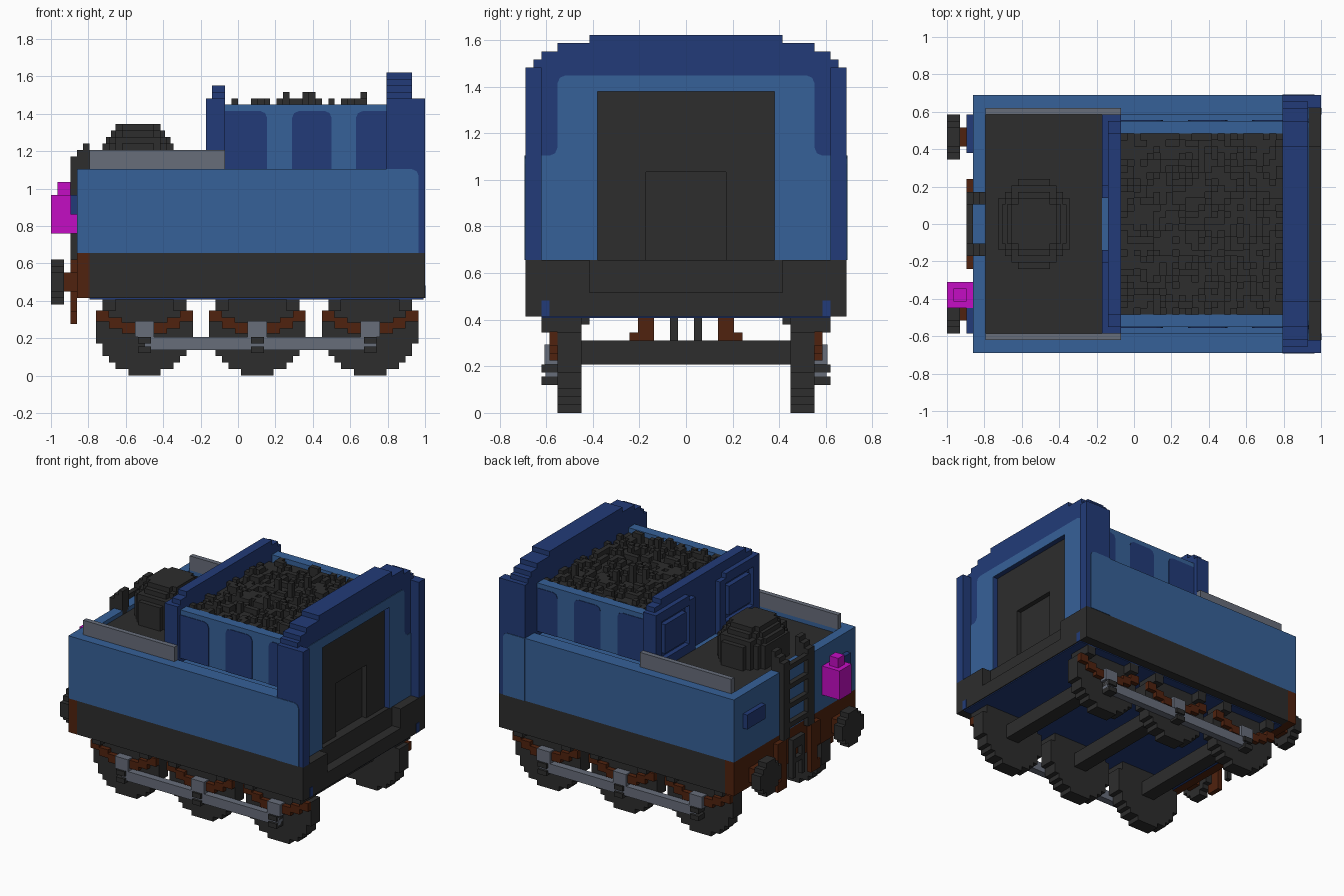
import bpy, bmesh, math, random

random.seed(4)
cube = bpy.data.objects.get("Cube")
if cube:
    bpy.data.objects.remove(cube, do_unlink=True)

V = 2 / 58  # size of one block; lengths below count blocks, y is centred


def material(name, rgb):
    m = bpy.data.materials.new(name)
    m.use_nodes = True
    m.diffuse_color = (*rgb, 1)
    m.node_tree.nodes["Principled BSDF"].inputs["Base Color"].default_value = (*rgb, 1)
    return m


BLUE = material("mid_blue", (0.037, 0.119, 0.314))
NAVY = material("navy_blue", (0.016, 0.044, 0.188))
BLACK = material("charcoal", (0.026, 0.026, 0.026))
GREY = material("steel_grey", (0.136, 0.153, 0.195))
BROWN = material("rust_brown", (0.080, 0.016, 0.0044))
PINK = material("magenta", (0.552, 0.004, 0.552))


def place(x, y, z):
    return ((x - 29) * V, y * V, z * V)


def finish(name, mat, bm):
    bmesh.ops.recalc_face_normals(bm, faces=bm.faces)
    me = bpy.data.meshes.new(name)
    bm.to_mesh(me)
    bm.free()
    me.materials.append(mat)
    bpy.context.collection.objects.link(bpy.data.objects.new(name, me))


def blocks(name, mat, boxes, mirror=False):
    """Joined boxes (x0, x1, y0, y1, z0, z1), optionally repeated at -y."""
    if mirror:
        boxes = boxes + [(a, b, -d, -c, e, f) for a, b, c, d, e, f in boxes]
    bm = bmesh.new()
    for x0, x1, y0, y1, z0, z1 in boxes:
        vs = bmesh.ops.create_cube(bm, size=1)["verts"]
        for v in vs:
            v.co = place(x1 if v.co.x > 0 else x0, y1 if v.co.y > 0 else y0,
                         z1 if v.co.z > 0 else z0)
    finish(name, mat, bm)


def plate(name, mat, outline, point, shift):
    """Thin plate: 2D outline put in space by point(), thickened by shift."""
    bm = bmesh.new()
    face = bm.faces.new([bm.verts.new(point(u, w)) for u, w in outline])
    out = bmesh.ops.extrude_face_region(bm, geom=[face])["geom"]
    bmesh.ops.translate(bm, vec=shift, verts=[g for g in out if isinstance(g, bmesh.types.BMVert)])
    finish(name, mat, bm)


def disc(r):
    """Rows (low, high, half width) of a blocky disc of odd diameter."""
    rows = []
    for i in range(int(2 * r)):
        d = i + 0.5 - r
        rows.append((i - r, i + 1 - r, math.floor(math.sqrt(r * r - d * d)) + 0.5))
    return rows


# Frame and tank
blocks("lower_frame", BLACK, [(6, 56, -20, 20, 12, 19), (56, 58, -20, 20, 12, 15),
                              (56, 58, 12, 20, 15, 19), (56, 58, -20, -12, 15, 19)])
blocks("underside", NAVY, [(6, 57.8, -18, 18, 11.8, 12)])
blocks("frame_corner_mark", NAVY, [(57.9, 58.1, 17, 18, 12, 14)], True)
blocks("buffer_beam", BROWN, [(4, 6, -20, 20, 12, 19)])
blocks("water_tank", BLUE, [(4, 52, -20, 20, 19, 31), (4, 6, -20, 20, 31, 32),
                            (6, 52, 17, 20, 31, 32), (6, 52, -20, -17, 31, 32)])
blocks("rear_deck", BLACK, [(6, 24, -17, 17, 31, 31.15)])
blocks("deck_rail", GREY, [(6, 27, 17, 18, 31, 35)], True)

# Filler dome
dome = []
for z0, z1, rx, ry in [(31, 36, 5.5, 7), (36, 37, 5, 6.4), (37, 38, 4.2, 5.5), (38, 39, 3.5, 4.6)]:
    n = math.floor(ry)
    for j in range(-n, n):
        h = rx * math.sqrt(max(0, 1 - ((j + 0.5) / (ry + 0.3)) ** 2))
        h = math.floor(h + 0.2) + 0.5 if h < rx - 0.5 else rx
        dome.append((13.5 - h, 13.5 + h, j, j + 1, z0, z1))
blocks("filler_dome", BLACK, dome)

# Coal bunker with painted side panels
blocks("bunker_wall", BLUE, [(27, 52, 14, 16, 32, 42)], True)
blocks("bunker_floor", BLACK, [(27, 52, -14, 14, 32, 39)])
coal = []
for i in range(27, 52):
    for j in range(-14, 14):
        h = random.choice([40, 41, 41, 41, 42, 42])
        if random.random() < 0.03:
            h = random.choice([43, 43, 44])
        coal.append((i, i + 1, j, j + 1, 39, h))
blocks("coal", BLACK, coal)
for s in (-1, 1):
    for n, (a, b) in enumerate([(27, 33.5), (37.4, 43.5), (47.3, 52)]):
        pts = [(a, 32), (b, 32)]
        pts += [(b, 41)] if n == 2 else [(b, 40), (b - 0.3, 40.7), (b - 1, 41)]
        pts += [(a, 41)] if n == 0 else [(a + 1, 41), (a + 0.3, 40.7), (a, 40)]
        plate("bunker_panel", NAVY, pts, lambda u, w: place(u, s * 16, w), (0, s * 0.004, 0))

# Rear bulkhead with two raised doors
blocks("rear_bulkhead", NAVY, [(25, 27, -17, 17, 31, 43), (25, 27, -16, 16, 43, 44),
                               (25, 27, -14, 14, 44, 45)])
blocks("bulkhead_door", NAVY, [(24, 25, 4, 6, 31, 42), (24, 25, 15, 17, 31, 43),
                               (24, 25, 6, 15, 41, 43), (24, 25, 6, 15, 31, 33),
                               (24, 25, 7, 14, 34, 40)], True)

# Cab bulkhead: arch with doorway, side posts and painted face
blocks("cab_arch", NAVY, [(52, 53, -20, 20, 19, 43), (53, 56, 11, 20, 19, 43),
                          (53, 56, -20, -11, 19, 43), (53, 56, -11, 11, 40, 43),
                          (52, 56, -19, 19, 43, 44), (52, 56, -18, 18, 44, 45),
                          (52, 56, -16, 16, 45, 46), (52, 56, -12, 12, 46, 47)])
blocks("cab_post", NAVY, [(56, 58, 18, 20, 19, 43)], True)
blocks("cab_inner_panel", BLACK, [(53, 54, -11, 11, 19, 40), (54, 55, 5, 11, 19, 40),
                                  (54, 55, -11, -5, 19, 40), (54, 55, -5, 5, 30, 40)])
half = [(11, 19), (18, 19), (18, 32), (17, 32), (16.3, 32.3), (16, 33),
        (16, 41), (15.7, 41.7), (15, 42)]
inner = [(-11, 40), (11, 40)]
plate("cab_face", BLUE, half + [(-y, z) for y, z in reversed(half)] + inner,
      lambda u, w: place(56, u, w), (0.004, 0, 0))
for s in (-1, 1):
    plate("cab_side_panel", BLUE, [(52, 19), (57, 19), (57, 31), (56.7, 31.7), (56, 32), (52, 32)],
          lambda u, w: place(u, s * 20, w), (0, s * 0.004, 0))

# Ladder, lamp and handles on the tank end
blocks("ladder_side", BLACK, [(3, 4, 3, 5, 18, 34), (4, 5, 3, 5, 32, 35), (5, 6, 3, 5, 31, 36)], True)
blocks("ladder_rung", BLACK, [(3, 4, -3, 3, z, z + 1) for z in (20, 24, 28, 32)])
blocks("lamp", PINK, [(0, 4, -13, -9, 22, 28), (1, 3, -12, -10, 28, 30)])
blocks("end_handle", NAVY, [(3, 4, 11, 17, 25, 28)], True)

# Buffers and coupling
blocks("buffer_disc", BLACK, [(0, 2, 13.5 - h, 13.5 + h, 14.5 + a, 14.5 + b)
                              for a, b, h in disc(3.5)], True)
blocks("buffer_shaft", BROWN, [(2, 4, 12, 15, 13, 16)], True)
blocks("coupling_bracket", BROWN, [(3, 4, 4, 6, 8, 18), (3, 4, 6, 7, 8, 10), (3, 4, 6, 7, 13, 18)], True)
blocks("coupling", BLACK, [(3, 4, 1, 2, 9, 17), (3, 4, 0, 1, 15, 17), (3, 4, 0, 1, 12, 13)], True)

# Wheels, axles, springs and rods
for c in (14.5, 32, 49.5):
    blocks("wheel_pair", BLACK, [(c - h, c + h, 13, 16, 7.5 + a, 7.5 + b) for a, b, h in disc(7.5)], True)
    blocks("axle", BLACK, [(c - 1.5, c + 1.5, -13, 13, 6, 9)])
    spring, hanger = [], []
    for d in (-1, 1):
        for near, far, z in [(1.5, 3.5, 6.5), (3.5, 5.5, 7.3), (5.5, 7.5, 8.4)]:
            x0, x1 = sorted((c + d * near, c + d * far))
            spring.append((x0, x1, 16, 17, z, z + 1.7))
        x0, x1 = sorted((c + d * 4.5, c + d * 6.5))
        hanger.append((x0, x1, 16, 18, 10, 12))
    blocks("leaf_spring", BROWN, spring, True)
    blocks("spring_hanger", BLACK, hanger, True)
    blocks("axle_box", GREY, [(c - 1.5, c + 1.5, 16, 17.6, 6, 8.5)], True)
    blocks("axle_bolt", BLACK, [(c - 1, c + 1, 16, 18, 3.5, 4.5), (c - 1, c + 1, 16, 18, 5, 6)], True)
blocks("side_rod", GREY, [(14.5, 50.5, 16, 17.5, 4, 6)], True)
